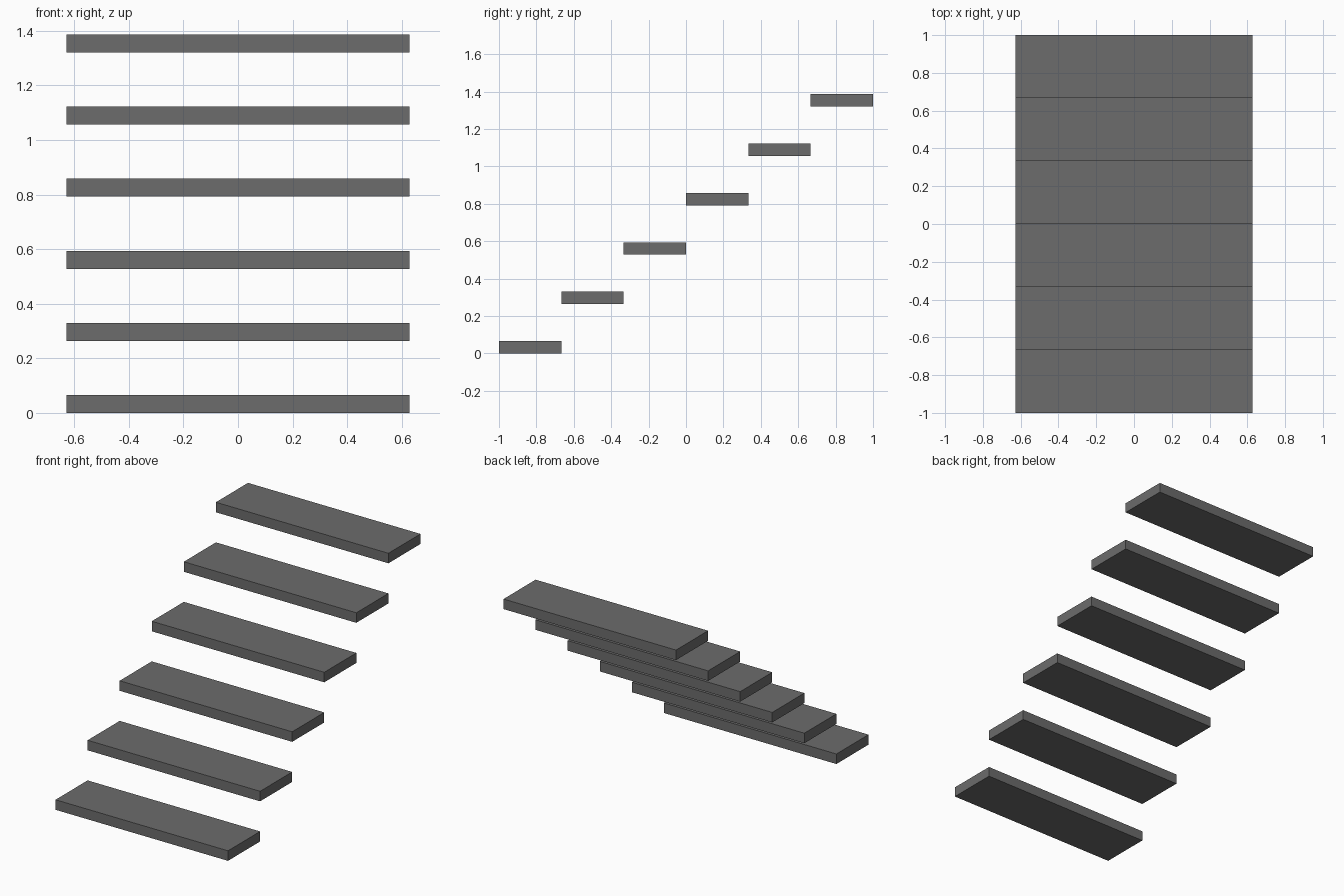
import bpy

if "Cube" in bpy.data.objects:
    bpy.data.objects.remove(bpy.data.objects["Cube"])

STEPS = 6
WIDTH, DEPTH, THICK = 1.255, 2.0 / STEPS, 0.066
RISE = 0.264

grey = bpy.data.materials.new("dark grey")
grey.diffuse_color = (0.15, 0.15, 0.15, 1.0)
grey.use_nodes = True
grey.node_tree.nodes["Principled BSDF"].inputs["Base Color"].default_value = grey.diffuse_color


def box(name, size, location):
    bpy.ops.mesh.primitive_cube_add(size=1, location=location)
    ob = bpy.context.object
    ob.name = name
    ob.scale = size
    bpy.ops.object.transform_apply(location=False, rotation=False, scale=True)
    ob.data.materials.append(grey)
    return ob


# Floating treads climbing from front to back
for i in range(STEPS):
    box(f"stair_tread_{i + 1}", (WIDTH, DEPTH, THICK),
        (0, -1 + DEPTH * (i + 0.5), THICK / 2 + RISE * i))
